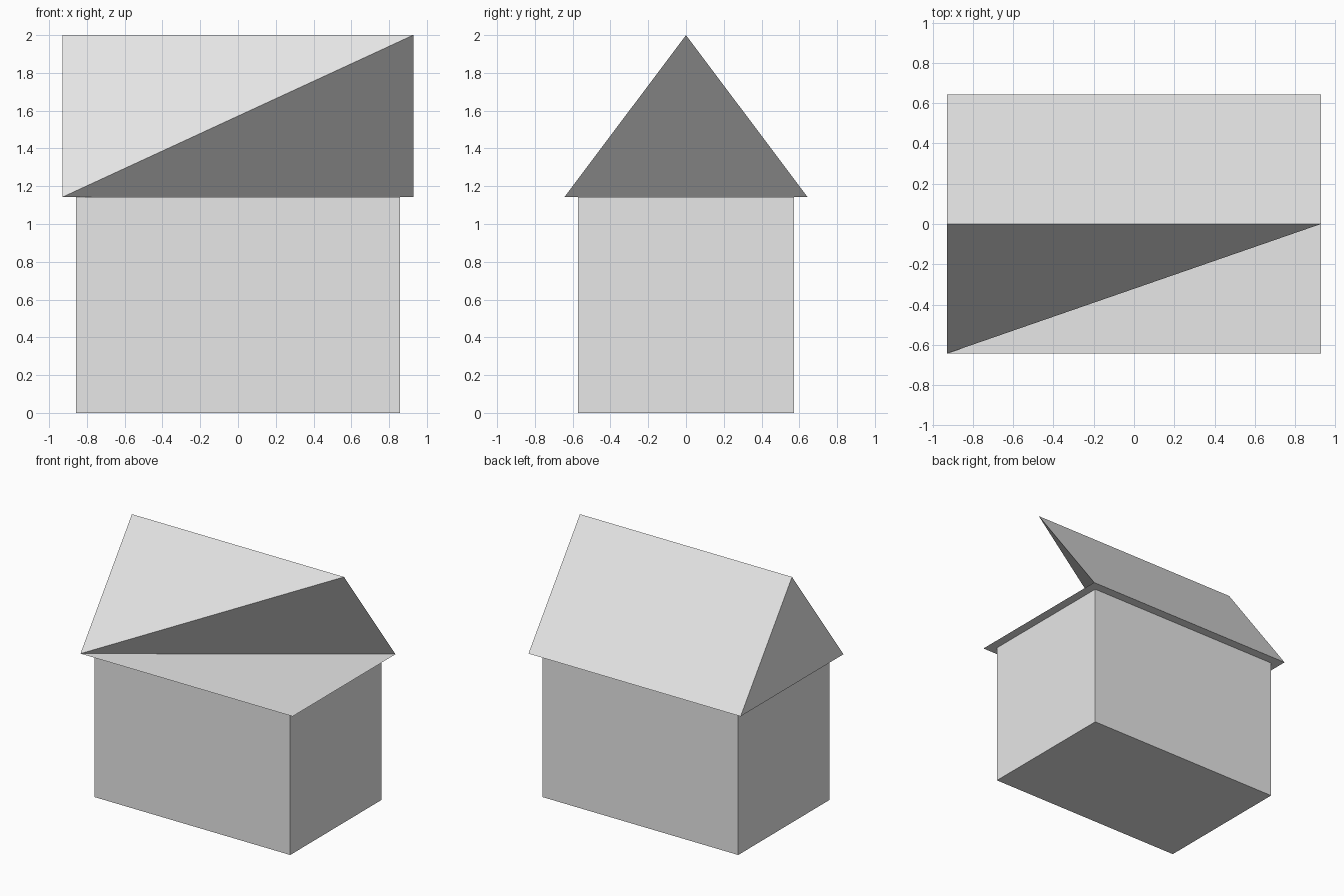
import bpy
import bmesh

if "Cube" in bpy.data.objects:
    bpy.data.objects.remove(bpy.data.objects["Cube"], do_unlink=True)

WALL_X, WALL_Y, WALL_H = 0.857, 0.571, 1.143
ROOF_X, ROOF_Y, RIDGE_Z = 0.928, 0.643, 2.0

grey = bpy.data.materials.new("plain_grey")
grey.use_nodes = True
colour = (0.8, 0.8, 0.8, 1.0)
grey.diffuse_color = colour
grey.node_tree.nodes["Principled BSDF"].inputs["Base Color"].default_value = colour


def add_object(name, bm):
    mesh = bpy.data.meshes.new(name)
    bm.to_mesh(mesh)
    bm.free()
    mesh.materials.append(grey)
    obj = bpy.data.objects.new(name, mesh)
    bpy.context.collection.objects.link(obj)
    return obj


# Walls: a plain box, open where the roof floor closes it
bm = bmesh.new()
bmesh.ops.create_cube(bm, size=1)
for v in bm.verts:
    v.co.x *= 2 * WALL_X
    v.co.y *= 2 * WALL_Y
    v.co.z = (v.co.z + 0.5) * WALL_H
top = [f for f in bm.faces if f.normal.z > 0.9]
bmesh.ops.delete(bm, geom=top, context="FACES_ONLY")
add_object("walls", bm)

# Roof: a gabled prism whose front +x corner is cut back to a slanting face
bm = bmesh.new()
front_r, front_l = [bm.verts.new((x, -ROOF_Y, WALL_H)) for x in (-ROOF_X, ROOF_X)]
back_r, back_l = [bm.verts.new((x, ROOF_Y, WALL_H)) for x in (-ROOF_X, ROOF_X)]
ridge_r, ridge_l = [bm.verts.new((x, 0, RIDGE_Z)) for x in (-ROOF_X, ROOF_X)]
for corners in (
    (front_r, back_r, back_l, front_l),   # floor
    (back_l, back_r, ridge_r, ridge_l),   # back slope
    (back_r, front_r, ridge_r),           # gable
    (front_r, ridge_l, ridge_r),          # remaining half of front slope
    (front_r, back_l, ridge_l),           # slanting cut face
):
    bm.faces.new(corners)
add_object("roof", bm)
